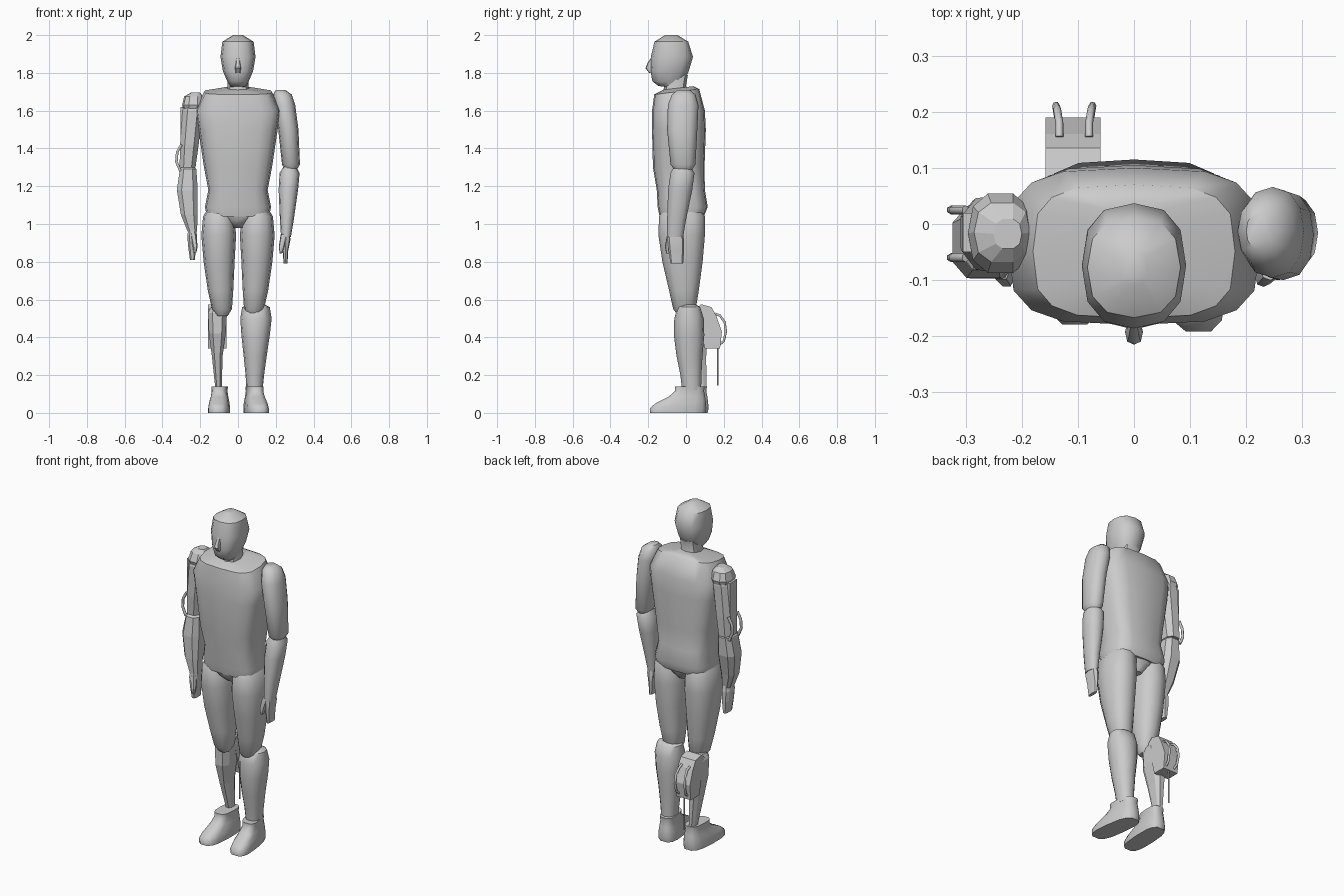
import bpy, bmesh, math
from mathutils import Vector

grey = bpy.data.materials.new("plain grey")
grey.diffuse_color = (0.6, 0.6, 0.6, 1)


def finish(name, bm, smooth=45):
    """Turn a bmesh into a named grey object; smooth=0 keeps flat faces."""
    bmesh.ops.recalc_face_normals(bm, faces=bm.faces)
    me = bpy.data.meshes.new(name)
    bm.to_mesh(me)
    bm.free()
    me.materials.append(grey)
    if smooth:
        me.shade_smooth()
        me.set_sharp_from_angle(angle=math.radians(smooth))
    ob = bpy.data.objects.new(name, me)
    bpy.context.collection.objects.link(ob)
    return ob


def loft(name, rings, n=12, e=0.8, smooth=45, turn=0.0, flip=1):
    """Skin rings (x0, x1, y0, y1, z[, tilt]); e<1 makes them boxier."""
    bm = bmesh.new()
    loops = []
    for r in rings:
        x0, x1, y0, y1, z = r[:5]
        tilt = r[5] if len(r) > 5 else 0
        loop = []
        for i in range(n):
            a = 2 * math.pi * (i + turn) / n
            c, s = math.cos(a), math.sin(a)
            dx = math.copysign(abs(c) ** e, c) * (x1 - x0) / 2
            dy = math.copysign(abs(s) ** e, s) * (y1 - y0) / 2
            loop.append(bm.verts.new((flip * ((x0 + x1) / 2 + dx), (y0 + y1) / 2 + dy, z + tilt * dy)))
        loops.append(loop)
    for a, b in zip(loops, loops[1:]):
        for i in range(n):
            bm.faces.new((a[i], a[(i + 1) % n], b[(i + 1) % n], b[i]))
    bm.faces.new(loops[0])
    bm.faces.new(loops[-1])
    return finish(name, bm, smooth)


def prism(name, outline, x0, x1, inset=0.0):
    """Extrude a (y, z) outline along x."""
    bm = bmesh.new()
    a = [bm.verts.new((x0, y, z)) for y, z in outline]
    b = [bm.verts.new((x1, y, z)) for y, z in outline]
    n = len(a)
    for i in range(n):
        bm.faces.new((a[i], a[(i + 1) % n], b[(i + 1) % n], b[i]))
    bm.faces.new(a)
    bm.faces.new(b)
    return finish(name, bm, 0)


def tube(name, pts, radius):
    """Round hose through the given points."""
    cu = bpy.data.curves.new(name, 'CURVE')
    cu.dimensions = '3D'
    cu.bevel_depth = radius
    cu.bevel_resolution = 1
    cu.use_fill_caps = True
    sp = cu.splines.new('POLY')
    sp.points.add(len(pts) - 1)
    for p, co in zip(sp.points, pts):
        p.co = (*co, 1)
    cu.materials.append(grey)
    ob = bpy.data.objects.new(name, cu)
    bpy.context.collection.objects.link(ob)


# Torso with sloped shoulders, and the pelvis wedge
loft("torso", [(-.165, .165, -.14, .095, 1.04), (-.175, .175, -.15, .115, 1.09),
               (-.157, .157, -.155, .10, 1.18), (-.18, .18, -.175, .098, 1.3),
               (-.21, .21, -.18, .105, 1.5), (-.225, .225, -.18, .10, 1.6),
               (-.18, .18, -.168, .07, 1.70, .12), (-.06, .06, -.12, .04, 1.72, .12)],
     n=16, e=.6, smooth=50)
loft("pelvis", [(-.03, .03, -.09, .05, .98), (-.06, .06, -.135, .085, 1.02),
                (-.165, .165, -.14, .095, 1.08)], n=12, e=.7)

# Head, neck and nose
loft("head", [(-.04, .04, -.145, -.04, 1.725, -.1), (-.057, .057, -.178, -.01, 1.755),
              (-.08, .08, -.188, .015, 1.81), (-.093, .093, -.186, .037, 1.885),
              (-.083, .083, -.167, .012, 1.965), (-.025, .025, -.11, -.045, 2.0)],
     n=12, e=.8)
loft("neck", [(-.062, .062, -.125, .02, 1.68), (-.056, .056, -.115, 0, 1.73),
              (-.056, .056, -.11, .01, 1.79)], n=8, e=.8)
loft("nose", [(-.012, .012, -.195, -.17, 1.80), (-.016, .016, -.215, -.17, 1.825),
              (-.012, .012, -.205, -.17, 1.85), (-.008, .008, -.185, -.17, 1.88)], n=8, e=.8)

# Thighs
for side, f in (("left", 1), ("right", -1)):
    loft(side + "_thigh", [(.055, .11, -.04, .03, .512), (.032, .138, -.068, .052, .55),
                           (.025, .16, -.09, .068, .65), (.018, .182, -.125, .088, .8),
                           (.01, .194, -.146, .10, .94), (.02, .185, -.143, .10, 1.04),
                           (.04, .16, -.12, .08, 1.08)], e=.85, flip=f)

# Natural lower leg
loft("left_calf", [(.045, .13, -.02, .08, .12), (.04, .138, -.03, .082, .2), (.03, .152, -.05, .087, .3),
                   (.018, .168, -.064, .097, .41), (.012, .178, -.062, .094, .5),
                   (.022, .168, -.045, .075, .56), (.05, .14, -.02, .05, .575)], e=.9)


# Shoes: sole loft that narrows upward toward the ankle
def shoe(name, c, w, shift, splay, flip):
    ob = loft(name, [(-w, w, -.192, .105, 0), (-w, w, -.194, .11, .025),
                     (-w * .93, w * .93, -.165, .107, .055, .04), (-w * .8, w * .8, -.095, .103, .085, -.0),
                     (-w * .72, w * .72, -.06, .097, .115), (-w * .76, w * .76, -.06, .10, .14)],
              n=14, e=.65, smooth=50)
    for v in ob.data.vertices:
        v.co.x = flip * (c + v.co.x - splay * v.co.y)
        v.co.y += shift


shoe("left_shoe", .09, .06, 0, .13, 1)
shoe("right_shoe", .098, .058, .012, .04, -1)

# Artificial lower leg: tapered shin, rear housing, hoses and rod
loft("right_shin", [(-.12, -.085, .05, .11, .12), (-.14, -.08, .0, .11, .3),
                    (-.157, -.062, -.03, .12, .42), (-.162, -.055, -.03, .11, .53),
                    (-.145, -.07, -.01, .08, .56)], n=8, e=.75, smooth=0, turn=.5)
prism("rear_housing", [(.05, .55), (.08, .575), (.135, .56), (.16, .515),
                       (.19, .43), (.18, .34), (.1, .34)], -.158, -.06)
for x in (-.133, -.08):
    s = -1 if x < -.1 else 1
    tube("calf_hose", [(x, .155, .525), (x, .18, .515), (x + s * .004, .205, .48),
                       (x + s * .006, .211, .43), (x + s * .004, .20, .38), (x, .175, .36)], .007)
tube("calf_rod", [(-.107, .168, .35), (-.107, .168, .145)], .005)

# Natural arm
loft("left_upper_arm", [(.25, .31, -.06, .03, 1.285), (.233, .328, -.082, .05, 1.315),
                        (.213, .32, -.1, .06, 1.5), (.19, .303, -.096, .066, 1.63),
                        (.185, .285, -.075, .05, 1.685), (.2, .25, -.045, .02, 1.71)], e=.9)
loft("left_forearm", [(.228, .28, -.1, -.015, .93), (.222, .295, -.1, -.0, 1.02),
                      (.215, .318, -.095, .033, 1.18), (.22, .326, -.082, .045, 1.27),
                      (.245, .305, -.06, .02, 1.31)], e=.9)
loft("left_fingers", [(.242, .262, -.083, -.015, .79), (.236, .266, -.092, -.01, .86),
                      (.228, .278, -.098, -.01, .92), (.235, .272, -.09, -.02, .95)], n=8, e=.7)
loft("left_thumb", [(.22, .234, -.105, -.08, .845), (.216, .245, -.112, -.075, .88),
                    (.226, .26, -.1, -.06, .945)], n=8)

# Artificial arm: faceted shoulder, panels, elbow cuff, forearm and hand
loft("right_shoulder", [(-.285, -.19, -.07, .04, 1.58), (-.296, -.18, -.09, .057, 1.63),
                        (-.285, -.185, -.07, .04, 1.675), (-.25, -.2, -.045, .01, 1.695)],
     n=10, smooth=0)
loft("right_upper_arm", [(-.312, -.222, -.075, .045, 1.30), (-.31, -.205, -.085, .05, 1.42),
                         (-.297, -.185, -.088, .052, 1.6), (-.28, -.19, -.07, .04, 1.66)],
     n=8, smooth=0, turn=.5)
prism("arm_panel", [(-.045, 1.33), (.015, 1.33), (.02, 1.62), (-.05, 1.62)], -.305, -.29)
for y in (-.06, .025):
    tube("elbow_hose", [(-.3, y, 1.42), (-.322, y, 1.38), (-.326, y, 1.33), (-.305, y, 1.28)], .008)
loft("right_forearm", [(-.268, -.215, -.095, -.02, .96), (-.305, -.212, -.1, .0, 1.05),
                       (-.327, -.21, -.1, .035, 1.18), (-.31, -.218, -.085, .04, 1.29),
                       (-.295, -.235, -.06, .02, 1.31)], n=8, e=.7, smooth=0, turn=.5)
loft("right_hand", [(-.255, -.228, -.085, -.015, .81), (-.265, -.22, -.095, -.01, .88),
                    (-.27, -.216, -.1, -.01, .94), (-.26, -.222, -.09, -.02, .985)],
     n=8, e=.7, smooth=0, turn=.5)
loft("right_thumb", [(-.235, -.22, -.108, -.085, .85), (-.24, -.214, -.113, -.08, .88),
                     (-.255, -.22, -.1, -.06, .95)], n=6, smooth=0)
